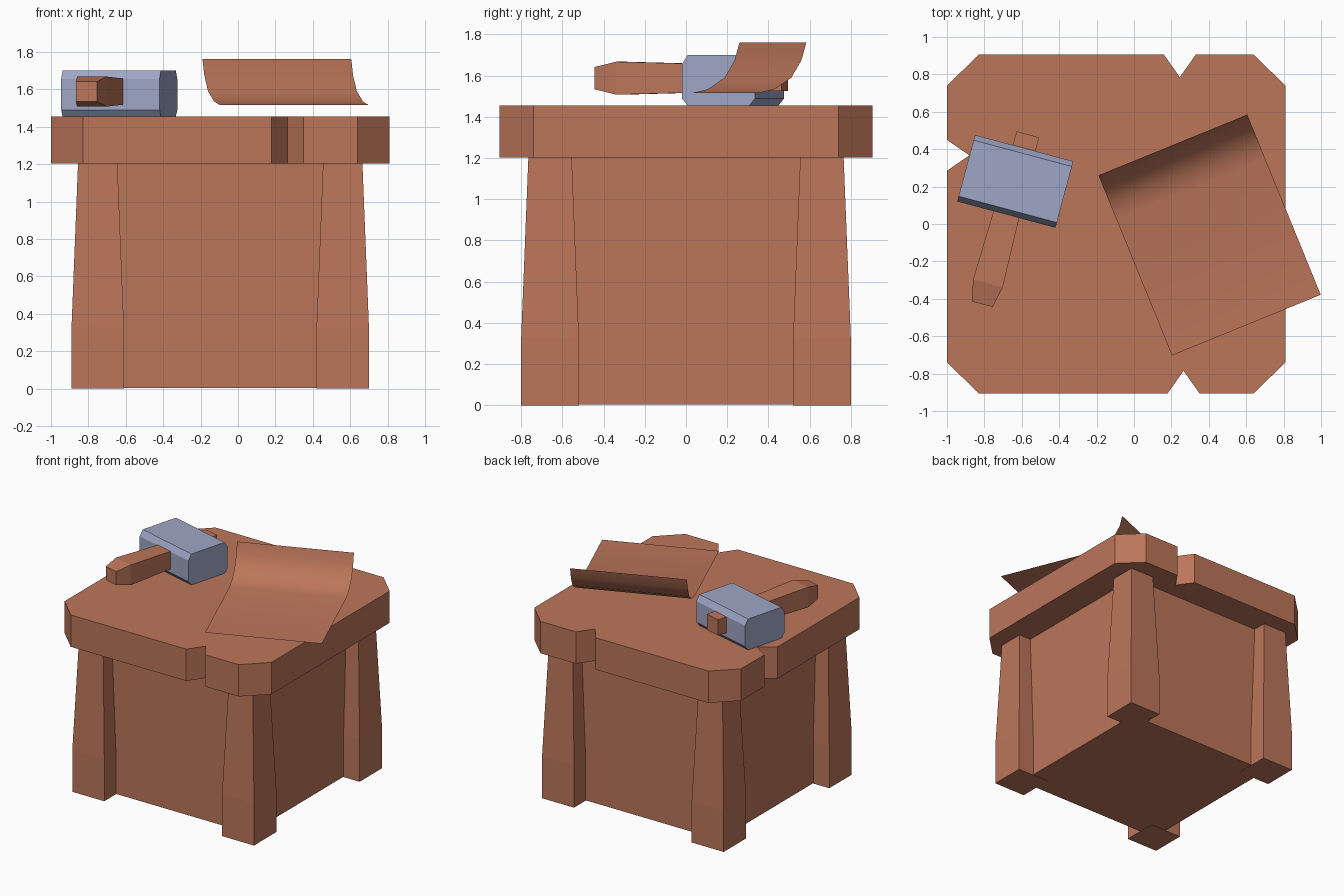
import bpy, bmesh, math
from mathutils import Matrix

if "Cube" in bpy.data.objects:
    bpy.data.objects.remove(bpy.data.objects["Cube"])


def material(name, rgb):
    m = bpy.data.materials.new(name)
    m.diffuse_color = (*rgb, 1)
    m.use_nodes = True
    m.node_tree.nodes["Principled BSDF"].inputs["Base Color"].default_value = m.diffuse_color
    return m


WOOD = material("warm wood", (0.50, 0.18, 0.102))
STEEL = material("blue steel", (0.34, 0.38, 0.56))


def loft(name, rings, mat, matrix=Matrix(), closed=True):
    """Skin a list of equal-length point rings; closed rings are capped."""
    bm = bmesh.new()
    rows = [[bm.verts.new(p) for p in ring] for ring in rings]
    n = len(rows[0])
    for a, b in zip(rows, rows[1:]):
        for i in range(n if closed else n - 1):
            j = (i + 1) % n
            bm.faces.new((a[i], a[j], b[j], b[i]))
    if closed:
        bm.faces.new(rows[0][::-1])
        bm.faces.new(rows[-1])
        bmesh.ops.recalc_face_normals(bm, faces=bm.faces[:])
    bm.transform(matrix)
    me = bpy.data.meshes.new(name)
    bm.to_mesh(me)
    bm.free()
    me.materials.append(mat)
    ob = bpy.data.objects.new(name, me)
    bpy.context.collection.objects.link(ob)
    return ob


def rect(hx, hy):
    return [(-hx, -hy), (hx, -hy), (hx, hy), (-hx, hy)]


def placed(x, y, z, deg):
    return Matrix.Translation((x, y, z)) @ Matrix.Rotation(math.radians(deg), 4, 'Z')


CX = -0.095  # bench centre

# Table top: chamfered outline with three V notches
outline = [(-0.83, -0.905), (0.18, -0.905), (0.265, -0.785), (0.35, -0.905),
           (0.64, -0.905), (0.81, -0.74), (0.81, 0.74), (0.64, 0.905),
           (0.33, 0.905), (0.245, 0.785), (0.16, 0.905), (-0.83, 0.905),
           (-1, 0.74), (-1, 0.45), (-0.88, 0.367), (-1, 0.285), (-1, -0.74)]
loft("table_top", [[(x, y, z) for x, y in outline] for z in (1.203, 1.455)], WOOD)

# Body block between the legs
loft("bench_body", [[(CX + x, y, z) for x, y in rect(0.655, 0.655)]
                    for z in (0.003, 1.21)], WOOD)

# Four legs, straight at the foot and tapered above
for side, sx in (("left", -1), ("right", 1)):
    for end, sy in (("front", -1), ("back", 1)):
        loft(f"{end}_{side}_leg",
             [[(CX + sx * 0.655 + x, sy * 0.66 + y, z) for x, y in rect(h, h)]
              for z, h in ((0, 0.14), (0.33, 0.14), (1.21, 0.105))], WOOD)

# Hammer head: chamfered block extruded along its length
hammer = placed(-0.635, 0.228, 0, -15)
section = [(-0.155, 1.455), (0.155, 1.455), (0.184, 1.49), (0.184, 1.655),
           (0.155, 1.70), (-0.155, 1.70), (-0.184, 1.655), (-0.184, 1.49)]
loft("hammer_head", [[(x, y, z) for y, z in section] for x in (-0.272, 0.272)],
     STEEL, hammer)

# Hammer handle: square bar running through the head
loft("hammer_handle",
     [[(x, y, 1.588 + z) for x, z in rect(w, h)]
      for y, w, h in ((-0.68, 0.058, 0.054), (-0.565, 0.082, 0.08),
                      (-0.184, 0.071, 0.07), (0.26, 0.062, 0.062))],
     WOOD, hammer)

# Paper sheet: flat with one curled-up edge
profile = [(0, 1.762), (0.026, 1.675), (0.079, 1.59), (0.165, 1.535),
           (0.25, 1.515), (1.04, 1.515)]
sheet = loft("paper_sheet", [[(x, -s, z) for s, z in profile] for x in (0, 0.859)],
             WOOD, placed(-0.19, 0.26, 0, 22.2), closed=False)
for p in sheet.data.polygons:
    p.use_smooth = True
